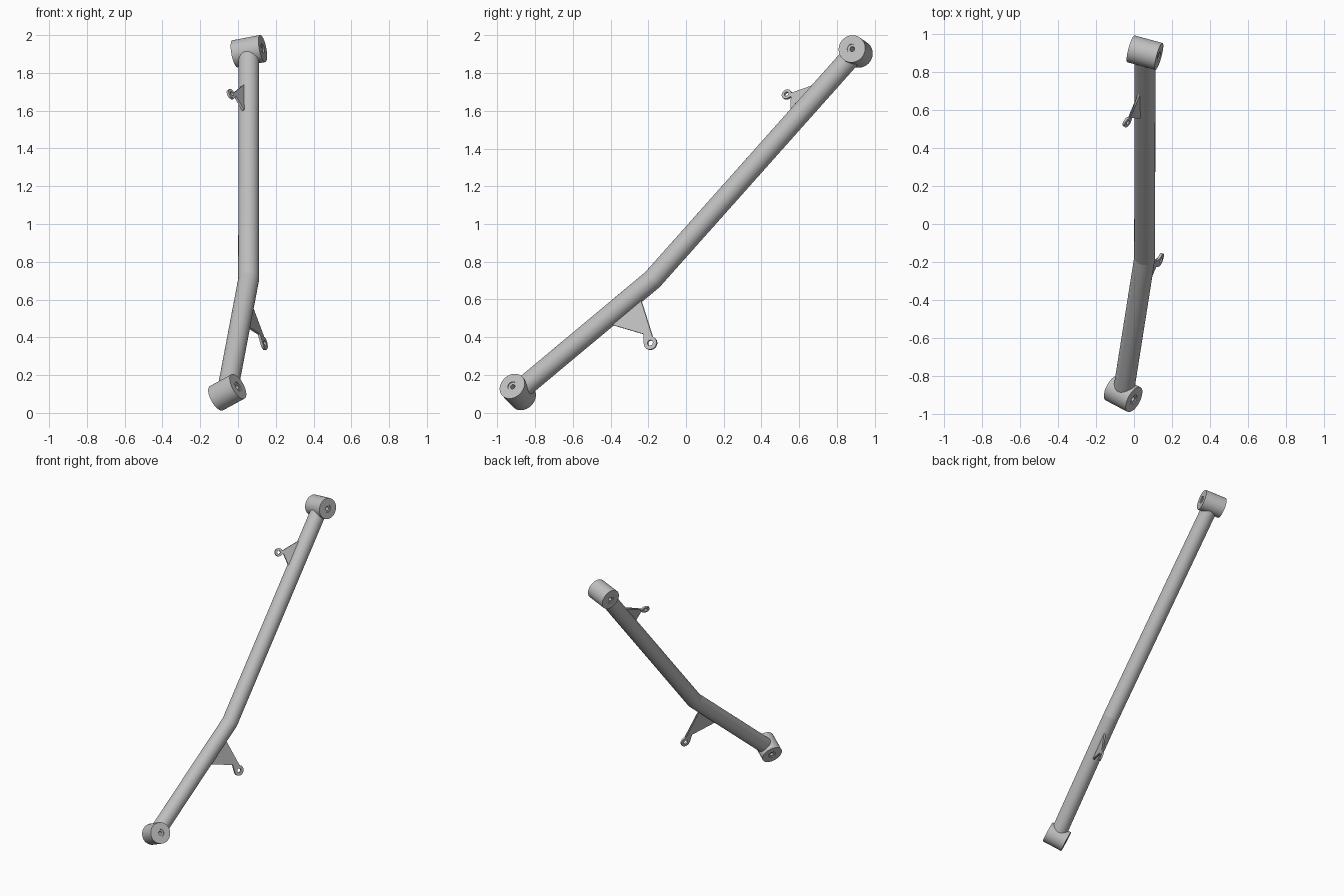
import bpy, bmesh, math
from mathutils import Vector

cube = bpy.data.objects.get("Cube")
if cube:
    bpy.data.objects.remove(cube)

steel = bpy.data.materials.new("grey steel")
colour = (0.52, 0.52, 0.52, 1)
steel.diffuse_color = colour
steel.use_nodes = True
bsdf = next(n for n in steel.node_tree.nodes if n.type == 'BSDF_PRINCIPLED')
bsdf.inputs["Base Color"].default_value = colour

SIDES = 48
TUBE_R, BUSH_R = 0.055, 0.073


def finish(name, bm, sharp=()):
    """Smooth the round faces, keep hard edges and make the object."""
    bmesh.ops.recalc_face_normals(bm, faces=bm.faces[:])
    for f in bm.faces:
        f.smooth = True
    for e in bm.edges:
        if e in sharp or e.calc_face_angle(0) > 0.5:
            e.smooth = False
    mesh = bpy.data.meshes.new(name)
    bm.to_mesh(mesh)
    bm.free()
    mesh.materials.append(steel)
    ob = bpy.data.objects.new(name, mesh)
    bpy.context.collection.objects.link(ob)
    return ob


def ring(bm, centre, u, v, radius):
    angles = [2 * math.pi * i / SIDES for i in range(SIDES)]
    return [bm.verts.new(centre + radius * (u * math.cos(a) + v * math.sin(a))) for a in angles]


def bridge(bm, a, b):
    for i in range(SIDES):
        j = (i + 1) % SIDES
        bm.faces.new((a[i], a[j], b[j], b[i]))


def bushing(name, a, b):
    """Short sleeve with a stepped bore, running from a to b."""
    a, b = Vector(a), Vector(b)
    d = (b - a).normalized()
    u = d.orthogonal().normalized()
    v = d.cross(u)
    half = (b - a).length / 2
    bm = bmesh.new()
    profile = [(BUSH_R, -half), (BUSH_R, half), (0.026, half), (0.026, half - 0.006),
               (0.013, half - 0.006), (0.013, 0.006 - half), (0.026, 0.006 - half), (0.026, -half)]
    rings = [ring(bm, (a + b) / 2 + d * h, u, v, r) for r, h in profile]
    for i, r in enumerate(rings):
        bridge(bm, r, rings[(i + 1) % len(rings)])
    finish(name, bm)
    return (a + b) / 2


def bent_tube(name, start, bend, end):
    """Round tube of two straight runs meeting in a mitre."""
    d1, d2 = (bend - start).normalized(), (end - bend).normalized()
    side = d1.cross(d2).normalized()
    mitre = (d1 + d2).normalized()
    stretch = 1 / mitre.dot(d1)
    bm = bmesh.new()
    low = ring(bm, start + d1 * 0.035, side, d1.cross(side), TUBE_R)
    mid = ring(bm, bend, side, mitre.cross(side) * stretch, TUBE_R)
    top = ring(bm, end - d2 * 0.035, side, d2.cross(side), TUBE_R)
    bridge(bm, low, mid)
    bridge(bm, mid, top)
    bm.faces.new(low)
    bm.faces.new(top)
    crease = {e for e in bm.edges if all(v in mid for v in e.verts)}
    finish(name, bm, crease)


def tab(name, p, q, tip, tip_r, hole_r, thickness):
    """Triangular plate with a rounded, drilled tip; p and q lie on the tube."""
    p, q, tip = Vector(p), Vector(q), Vector(tip)
    u = (q - p).normalized()
    foot = p + u * (tip - p).dot(u)
    v = (tip - foot).normalized()
    n = u.cross(v)

    def tangent(corner, sign):
        w = corner - tip
        return math.atan2(w.dot(v), w.dot(u)) + sign * math.acos(tip_r / w.length)

    a0, a1 = tangent(p, 1), tangent(q, -1)
    a0 %= 2 * math.pi
    a1 = a0 + (a1 - a0) % (2 * math.pi)

    def arc(t, r):
        return tip + r * (u * math.cos(t) + v * math.sin(t))

    steps = 16
    sink = v * 0.012
    outer = [q, q - sink, p - sink, p] + [arc(a0 + (a1 - a0) * i / steps, tip_r) for i in range(steps + 1)]
    inner = [arc(2 * math.pi * i / 24, hole_r) for i in range(24)]
    bm = bmesh.new()
    for loop in (outer, inner):
        vs = [bm.verts.new(co - n * thickness / 2) for co in loop]
        for i, vert in enumerate(vs):
            bm.edges.new((vs[i - 1], vert))
    bmesh.ops.triangle_fill(bm, edges=bm.edges[:], use_beauty=True, normal=n)
    extruded = bmesh.ops.extrude_face_region(bm, geom=bm.faces[:], use_keep_orig=True)
    moved = [g for g in extruded["geom"] if isinstance(g, bmesh.types.BMVert)]
    bmesh.ops.translate(bm, verts=moved, vec=n * thickness)
    finish(name, bm)


# End bushings and the tube between them
lower = bushing("lower_bushing", (0.0, -0.922, 0.14), (-0.114, -0.862, 0.078))
upper = bushing("upper_bushing", (0.131, 0.88, 1.929), (-0.016, 0.92, 1.901))
bent_tube("main_tube", lower, Vector((0.056, -0.178, 0.705)), upper)

# Mounting tabs
tab("upper_tab", (0.026, 0.557, 1.603), (0.026, 0.68, 1.735), (-0.037, 0.535, 1.687), 0.028, 0.012, 0.013)
tab("lower_tab", (0.039, -0.385, 0.463), (0.063, -0.235, 0.588), (0.137, -0.188, 0.368), 0.036, 0.015, 0.013)
